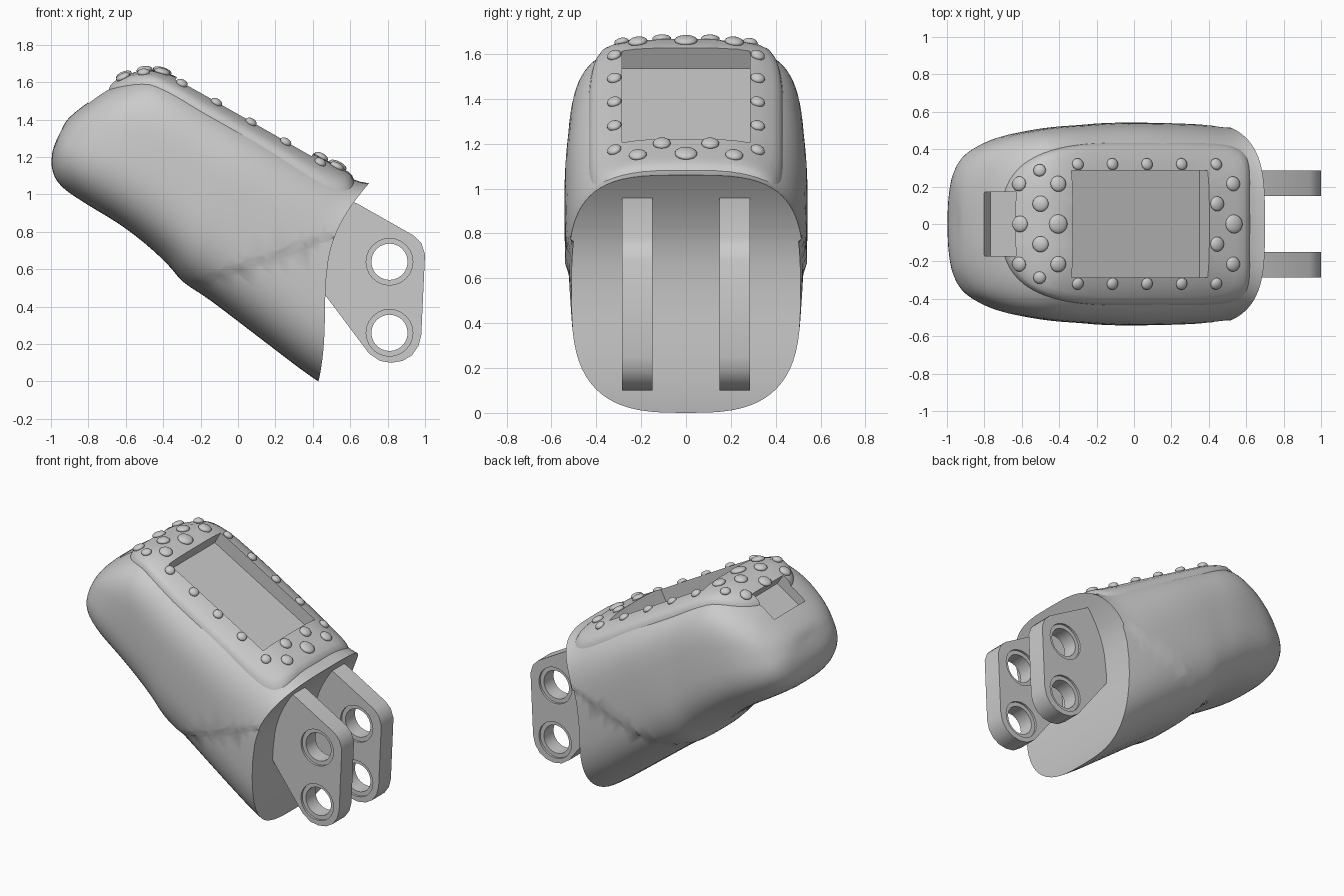
import bpy, bmesh
from math import sin, cos, pi, radians
from mathutils import Vector, Matrix
from mathutils.bvhtree import BVHTree

if "Cube" in bpy.data.objects:
    bpy.data.objects.remove(bpy.data.objects["Cube"])


def obj_from_bm(name, bm):
    bmesh.ops.recalc_face_normals(bm, faces=bm.faces)
    me = bpy.data.meshes.new(name)
    bm.to_mesh(me)
    bm.free()
    ob = bpy.data.objects.new(name, me)
    bpy.context.collection.objects.link(ob)
    return ob


def activate(ob):
    bpy.ops.object.select_all(action='DESELECT')
    ob.select_set(True)
    bpy.context.view_layer.objects.active = ob


def smooth(ob, deg=32):
    activate(ob)
    bpy.ops.object.shade_smooth_by_angle(angle=radians(deg))


def cut(ob, cutter):
    activate(ob)
    m = ob.modifiers.new("cut", 'BOOLEAN')
    m.operation, m.solver, m.object = 'DIFFERENCE', 'EXACT', cutter
    bpy.ops.object.modifier_apply(modifier=m.name)


def box_cutter(mid, size, tilt, depth):
    """Box sunk 'depth' below a surface point, tilted about y."""
    bm = bmesh.new()
    bmesh.ops.create_cube(bm, size=1)
    rot = Matrix.Rotation(radians(tilt), 4, 'Y')
    bm.transform(Matrix.Translation(mid) @ rot @ Matrix.Translation((0, 0, 0.15 - depth))
                 @ Matrix.Diagonal((size[0], size[1], 0.3, 1)))
    return obj_from_bm("cutter", bm)


def spow(v, e):
    return (1 if v >= 0 else -1) * abs(v) ** e


def spline(pts, i, f):
    p = [pts[min(max(i + k, 0), len(pts) - 1)] for k in (-1, 0, 1, 2)]
    return [0.5 * (2 * b + (c - a) * f + (2 * a - 5 * b + 4 * c - d) * f * f
            + (3 * b - a - 3 * c + d) * f ** 3) for a, b, c, d in zip(*p)]


# Body sections: top x,z / bottom x,z / half width / end bend
SECTIONS = [
    (-.945, 1.34, -.945, 1.34, .0, 0), (-.92, 1.39, -.975, 1.28, .15, 0),
    (-.87, 1.44, -.995, 1.21, .26, 0), (-.79, 1.50, -.99, 1.12, .35, 0),
    (-.70, 1.56, -.94, 1.04, .41, 0), (-.58, 1.615, -.82, .955, .465, 0),
    (-.46, 1.64, -.64, .845, .50, 0), (-.33, 1.60, -.50, .74, .52, 0),
    (-.18, 1.52, -.38, .63, .53, 0), (0, 1.417, -.29, .53, .54, 0),
    (.20, 1.305, -.15, .435, .542, .02), (.45, 1.165, .12, .23, .538, .07),
    (.62, 1.08, .33, .07, .53, .11), (.70, 1.06, .43, 0, .525, .115)]
N, SUB = 72, 3

bm = bmesh.new()
rings = []
last = len(SECTIONS) - 1
for j in range(last * SUB + 1):
    i, f = divmod(j, SUB)
    tx, tz, bx, bz, w, bend = spline(SECTIONS, i, f / SUB)
    grow = min(1, j / (6 * SUB))
    ring = []
    for k in range(N):
        a = 2 * pi * k / N
        n = (2.1 + 1.4 * grow) if cos(a) > 0 else (2.1 + 0.9 * grow)
        t = 0.5 + 0.5 * spow(cos(a), 2 / n)
        x = bx + (tx - bx) * t - bend * sin(pi * t ** 1.67)
        ring.append(bm.verts.new((x, w * spow(sin(a), 2 / n), bz + (tz - bz) * t)))
    rings.append(ring)
for r0, r1 in zip(rings, rings[1:]):
    for k in range(N):
        bm.faces.new((r0[k], r0[(k + 1) % N], r1[(k + 1) % N], r1[k]))
# concave end face, strips running straight across
end = rings[-1]
for k in range(N // 2):
    quad = [end[k], end[k + 1], end[N - k - 1], end[-k]]
    bm.faces.new(list(dict.fromkeys(quad)))
bmesh.ops.remove_doubles(bm, verts=bm.verts, dist=1e-5)
# slanted seam step: the lower sleeve sits slightly inside the upper
seam_p, seam_n = Vector((-.25, 0, .545)), Vector((-.33, 0, .944)).normalized()
for off in (0, -0.045):
    bmesh.ops.bisect_plane(bm, geom=bm.verts[:] + bm.edges[:] + bm.faces[:],
                           plane_co=seam_p + seam_n * off, plane_no=seam_n)
for v in bm.verts:
    if (v.co - seam_p).dot(seam_n) < -0.04:
        v.co.y *= 0.972
bmesh.ops.recalc_face_normals(bm, faces=bm.faces)
tree = BVHTree.FromBMesh(bm)
body = obj_from_bm("body", bm)


def height(x, y, t=tree):
    hit = t.ray_cast(Vector((x, y, 3)), Vector((0, 0, -1)))
    if hit[0] is None:
        hit = t.find_nearest(Vector((x, y, 1.1)))
    return hit[0].z, hit[1]


# Raised pad draped over the top of the body
bm = bmesh.new()
M = 96
LEVELS = [(.15, .03), (.3, .03), (.45, .03), (.6, .03), (.75, .03), (.88, .03),
          (.94, .028), (.97, .018), (.985, 0), (1, -.025)]


def pad_side(levels):
    out = []
    for s, h in levels:
        ring = []
        for k in range(M):
            a = 2 * pi * k / M
            n = 8 if cos(a) > 0 else 2.8
            x = -.045 + .675 * s * spow(cos(a), 2 / n)
            y = .44 * s * spow(sin(a), 2 / n)
            ring.append(bm.verts.new((x, y, height(x, y)[0] + h)))
        out.append(ring)
    bm.faces.new(out[0])
    for r0, r1 in zip(out, out[1:]):
        for k in range(M):
            bm.faces.new((r0[k], r0[(k + 1) % M], r1[(k + 1) % M], r1[k]))
    return out[-1]


upper = pad_side(LEVELS)
lower = pad_side([(s, -.06) for s, h in LEVELS])
for k in range(M):
    bm.faces.new((upper[k], upper[(k + 1) % M], lower[(k + 1) % M], lower[k]))
bmesh.ops.recalc_face_normals(bm, faces=bm.faces)
pad_tree = BVHTree.FromBMesh(bm)
pad = obj_from_bm("top_pad", bm)

# Large window pocket and small tip pocket
for c in (box_cutter((.035, 0, 1.418), (.835, .57), 29.2, .1),
          box_cutter((-.72, 0, 1.56), (.215, .34), -33, .08)):
    cut(body, c)
    cut(pad, c)
    bpy.data.objects.remove(c)
smooth(body)
smooth(pad)

# Domed studs around the window
STUDS = [(x, .32, .031) for x in (-.30, -.115, .07, .255, .44)] + [
    (.445, .108, .038), (.53, .215, .038), (.535, 0, .048), (-.405, .215, .041),
    (-.405, 0, .049), (-.5, .108, .041), (-.505, .287, .032), (-.615, .215, .038),
    (-.61, 0, .042)]
bm = bmesh.new()
for x, y, r in STUDS:
    for sy in ((1, -1) if y else (1,)):
        z, nrm = height(x, y * sy, pad_tree)
        if nrm.z < 0:
            nrm = -nrm
        m = (Matrix.Translation((x, y * sy, z + .006)) @ nrm.to_track_quat('Z', 'Y').to_matrix().to_4x4()
             @ Matrix.Diagonal((r * 1.05, r * 1.05, .02, 1)))
        bmesh.ops.create_uvsphere(bm, u_segments=16, v_segments=10, radius=1, matrix=m)
smooth(obj_from_bm("studs", bm), 60)

# Hinge lugs with two counterbored holes each
LUG = [(.55, .985), (.64, .95), (.94, .78), (.98, .74), (1, .68), (.98, .25), (.965, .19), (.93, .14),
       (.88, .11), (.82, .10), (.76, .11), (.70, .15), (.46, .47), (.40, .55)]
for side, y0, y1 in (("left", -.285, -.15), ("right", .15, .285)):
    bm = bmesh.new()
    f = bm.faces.new([bm.verts.new((x, y0, z)) for x, z in LUG])
    ext = bmesh.ops.extrude_face_region(bm, geom=[f])
    bmesh.ops.translate(bm, vec=(0, y1 - y0, 0),
                        verts=[v for v in ext["geom"] if isinstance(v, bmesh.types.BMVert)])
    lug = obj_from_bm("hinge_lug_" + side, bm)
    for hz in (.64, .26):
        for r, yc, d in ((.097, (y0 + y1) / 2, .4), (.125, y0, .03), (.125, y1, .03)):
            bm = bmesh.new()
            bmesh.ops.create_cone(bm, cap_ends=True, segments=24, radius1=r, radius2=r, depth=d,
                                  matrix=Matrix.Translation((.81, yc, hz)) @ Matrix.Rotation(pi / 2, 4, 'X'))
            c = obj_from_bm("cutter", bm)
            cut(lug, c)
            bpy.data.objects.remove(c)
    smooth(lug)
